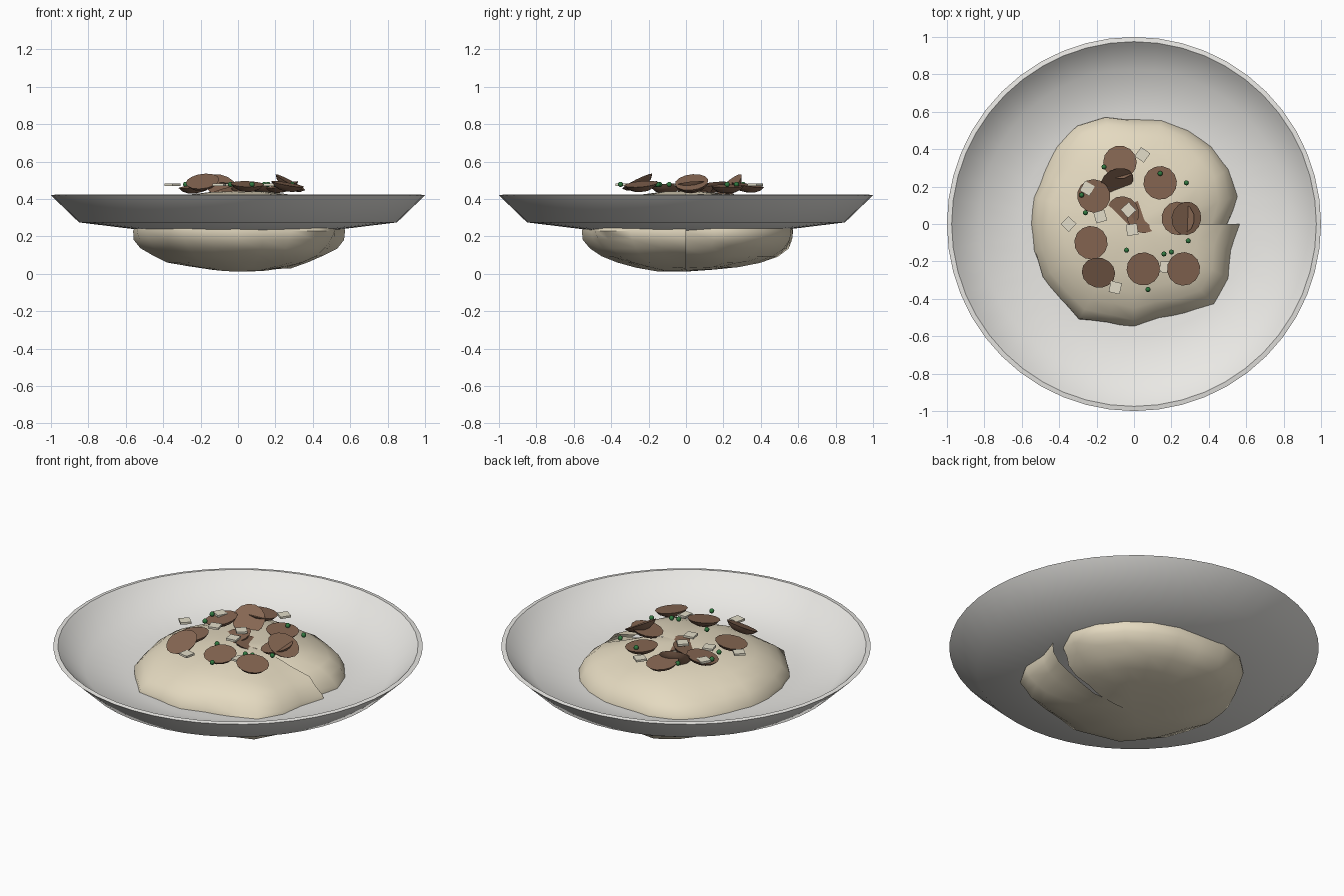
import bpy, bmesh, math, random
from mathutils import Vector, Euler, noise

if "Cube" in bpy.data.objects:
    bpy.data.objects.remove(bpy.data.objects["Cube"])

random.seed(4)


def material(name, rgb):
    m = bpy.data.materials.new(name)
    m.diffuse_color = (*rgb, 1)
    m.use_nodes = True
    m.node_tree.nodes["Principled BSDF"].inputs["Base Color"].default_value = m.diffuse_color
    return m


CREAM = material("cream", (0.78, 0.70, 0.53))
BROWN = material("brown", (0.24, 0.135, 0.085))
PALE = material("pale", (0.76, 0.72, 0.58))
GREEN = material("green", (0.03, 0.19, 0.05))
WHITE = material("white", (0.82, 0.81, 0.78))


def make(name, bm, mat, angle=None):
    me = bpy.data.meshes.new(name)
    bm.to_mesh(me)
    bm.free()
    me.materials.append(mat)
    ob = bpy.data.objects.new(name, me)
    bpy.context.collection.objects.link(ob)
    if angle:
        bpy.ops.object.select_all(action='DESELECT')
        bpy.context.view_layer.objects.active = ob
        ob.select_set(True)
        bpy.ops.object.shade_smooth_by_angle(angle=math.radians(angle))
    return ob


def lathe(profile, steps):
    bm = bmesh.new()
    vs = [bm.verts.new((r, 0, z)) for r, z in profile]
    es = [bm.edges.new(p) for p in zip(vs, vs[1:])]
    bmesh.ops.spin(bm, geom=vs + es, axis=(0, 0, 1), cent=(0, 0, 0),
                   angle=2 * math.pi, steps=steps)
    bmesh.ops.remove_doubles(bm, verts=bm.verts, dist=1e-4)
    bmesh.ops.recalc_face_normals(bm, faces=bm.faces)
    return bm


# Shallow bowl with a thin lip
make("plate", lathe([(0, .22), (.4, .22), (.85, .275), (1, .42), (.975, .424),
                     (.955, .405), (.83, .298), (.6, .262), (.4, .243),
                     (0, .243)], 48), WHITE, 50)

# Lumpy mound, open at a jagged seam on the +x side
outline = [.50, .57, .60, .605, .59, .585, .58, .61, .61, .58, .56, .575,
           .575, .57, .565, .56, .585, .545, .56, .535, .555, .61, .59,
           .55, .575]
bm = bmesh.new()
rings = 14
grid = []
for j in range(rings + 1):
    phi = math.pi * j / rings
    row = []
    for i, r in enumerate(outline):
        a = 2 * math.pi * i / 24
        d = Vector((math.sin(phi) * math.cos(a), math.sin(phi) * math.sin(a),
                    math.cos(phi)))
        lump = 1 + .05 * noise.noise(d * 2.5 + Vector((3, 1, 7)))
        if i in (0, 24) and 0 < j < rings:
            lump += random.uniform(-.03, .03)
        rr = r * lump * math.sin(phi) ** .9 if 0 < j < rings else 0
        row.append(bm.verts.new((rr * math.cos(a), rr * math.sin(a),
                                 .23 + .215 * lump * math.cos(phi))))
    grid.append(row)
for j in range(rings):
    for i in range(24):
        bm.faces.new((grid[j][i], grid[j + 1][i],
                      grid[j + 1][i + 1], grid[j][i + 1]))
bmesh.ops.remove_doubles(bm, verts=grid[0] + grid[-1], dist=1e-3)
make("mound", bm, CREAM, 50)

# Mushroom slices: flat top, shallow rounded underside (x, y, z, tilt x, tilt y)
mushrooms = [(-.075, .33, .475, -8, 4), (.14, .22, .47, 0, 5),
             (-.215, .15, .475, 6, -10), (-.23, -.10, .47, 5, -8),
             (-.19, -.26, .495, 26, -8), (.05, -.24, .48, 10, 2),
             (.265, -.24, .48, 5, 10), (.235, .03, .475, 5, -12),
             (.28, .03, .49, 6, 28), (-.09, .23, .47, 40, 20),
             (-.06, .06, .445, 10, -14), (.05, .04, .44, -8, 12)]
for n, (x, y, z, tx, ty) in enumerate(mushrooms):
    ob = make(f"mushroom_slice_{n}",
              lathe([(0, 0), (.09, 0), (.072, -.02), (.042, -.035), (0, -.04)], 14),
              BROWN, 30)
    ob.location = (x, y, z)
    ob.rotation_euler = Euler((math.radians(tx), math.radians(ty), n))
    ob.rotation_euler = (Euler((math.radians(tx), math.radians(ty), 0)).to_matrix()
                         @ Euler((0, 0, n)).to_matrix()).to_euler()

# Thin cheese shavings
cheese = [(.045, .37), (-.25, .19), (-.35, 0), (-.18, .04), (-.03, .075),
          (-.01, -.03), (.17, -.23), (-.10, -.34)]
for n, (x, y) in enumerate(cheese):
    bm = bmesh.new()
    bmesh.ops.create_cube(bm, size=1)
    bmesh.ops.scale(bm, vec=(.06, .06, .012), verts=bm.verts)
    ob = make(f"cheese_shaving_{n}", bm, PALE)
    ob.location = (x, y, .477)
    ob.rotation_euler.z = random.uniform(0, 1.57)

# Herb specks
herbs = [(-.16, .305), (.14, .27), (.28, .22), (-.28, .155), (-.26, .06),
         (-.04, -.14), (.29, -.09), (.16, -.16), (.20, -.15), (.075, -.35)]
for n, (x, y) in enumerate(herbs):
    bm = bmesh.new()
    bmesh.ops.create_uvsphere(bm, u_segments=8, v_segments=6, radius=.014)
    make(f"herb_{n}", bm, GREEN, 60).location = (x, y, .478)
